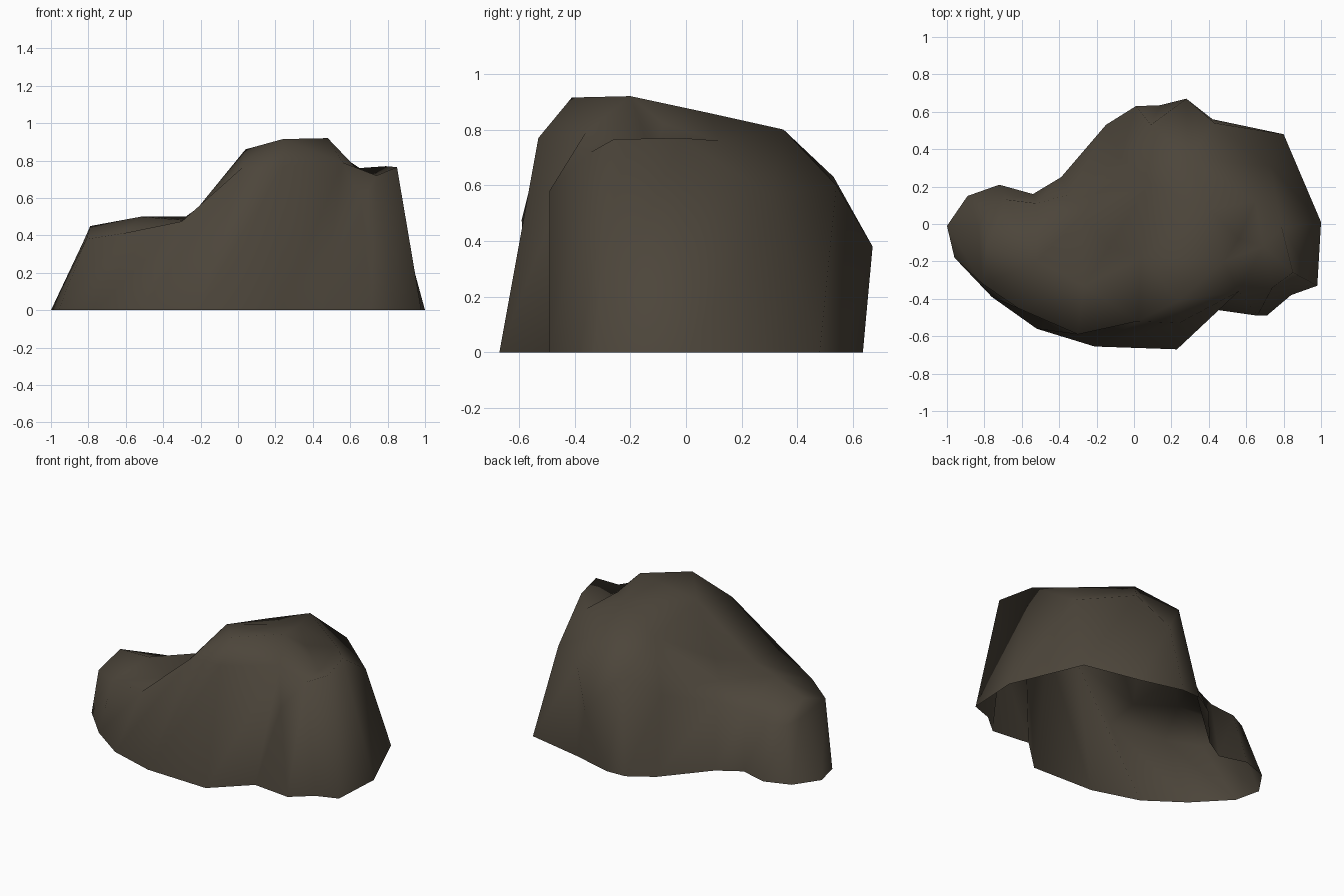
import bpy, bmesh
from mathutils import Vector
from mathutils.geometry import delaunay_2d_cdt

if "Cube" in bpy.data.objects:
    bpy.data.objects.remove(bpy.data.objects["Cube"])

# Ground outline of the boulder, clockwise from the left tip
BASE = [(-1, -.01), (-.89, .15), (-.72, .21), (-.54, .16), (-.39, .25),
        (-.15, .53), (.01, .63), (.14, .635), (.42, .56), (.80, .48),
        (1, .01), (.98, -.33), (.84, -.38), (.71, -.49), (.45, -.46),
        (.23, -.67), (-.21, -.655), (-.52, -.56), (-.76, -.39), (-.96, -.18)]

# Shoulder loop, one point above each ground point
SHOULDER = [(-.83, -.02, .36), (-.79, .08, .34), (-.68, .13, .35), (-.52, .11, .38),
            (-.34, .16, .42), (-.07, .36, .46), (.09, .53, .63), (.28, .67, .38),
            (.43, .54, .60), (.73, .31, .56), (.79, -.02, .77), (.85, -.26, .765),
            (.74, -.34, .72), (.66, -.49, .58), (.56, -.36, .79), (.24, -.53, .77),
            (.02, -.52, .76), (-.30, -.59, .475), (-.62, -.45, .41), (-.81, -.32, .38)]

# High points of the left lobe, main peak and right shelf
PEAKS = [(-.79, -.12, .45), (-.52, -.20, .50), (-.28, .04, .50), (-.27, -.33, .48),
         (-.13, -.12, .54), (.04, -.18, .86), (.24, -.41, .915), (.48, -.20, .92),
         (.40, .08, .86), (.29, .35, .80), (.08, .22, .76),
         (.56, -.08, .82), (.65, .12, .76), (.69, -.12, .70)]

base = [Vector((x, y, 0)) for x, y in reversed(BASE)]
cap = [Vector(p) for p in SHOULDER[::-1] + PEAKS]
n = len(base)

bm = bmesh.new()
low = [bm.verts.new(p) for p in base]
top = [bm.verts.new(p) for p in cap]

# Side walls (the underside stays open); the right end is split into triangles
for i in range(n):
    j = (i + 1) % n
    if base[i].x > .9:
        bm.faces.new((low[i], low[j], top[j]))
        bm.faces.new((low[i], top[j], top[i]))
    else:
        bm.faces.new((low[i], low[j], top[j], top[i]))

# Crown: triangulate the shoulder loop around the high points
res = delaunay_2d_cdt([p.to_2d() for p in cap], [], [list(range(n))], 1, 1e-5)
faces, origin = res[2], res[3]
for f in faces:
    ids = [origin[k][0] for k in f if origin[k]]
    if len(set(ids)) == 3:
        bm.faces.new([top[k] for k in ids])

mesh = bpy.data.meshes.new("boulder")
bm.to_mesh(mesh)
bm.free()
mesh.polygons.foreach_set("use_smooth", [True] * len(mesh.polygons))

stone = bpy.data.materials.new("dark brown stone")
stone.diffuse_color = (.073, .060, .043, 1)
stone.use_nodes = True
stone.node_tree.nodes["Principled BSDF"].inputs["Base Color"].default_value = stone.diffuse_color
mesh.materials.append(stone)
boulder = bpy.data.objects.new("boulder", mesh)
bpy.context.collection.objects.link(boulder)
